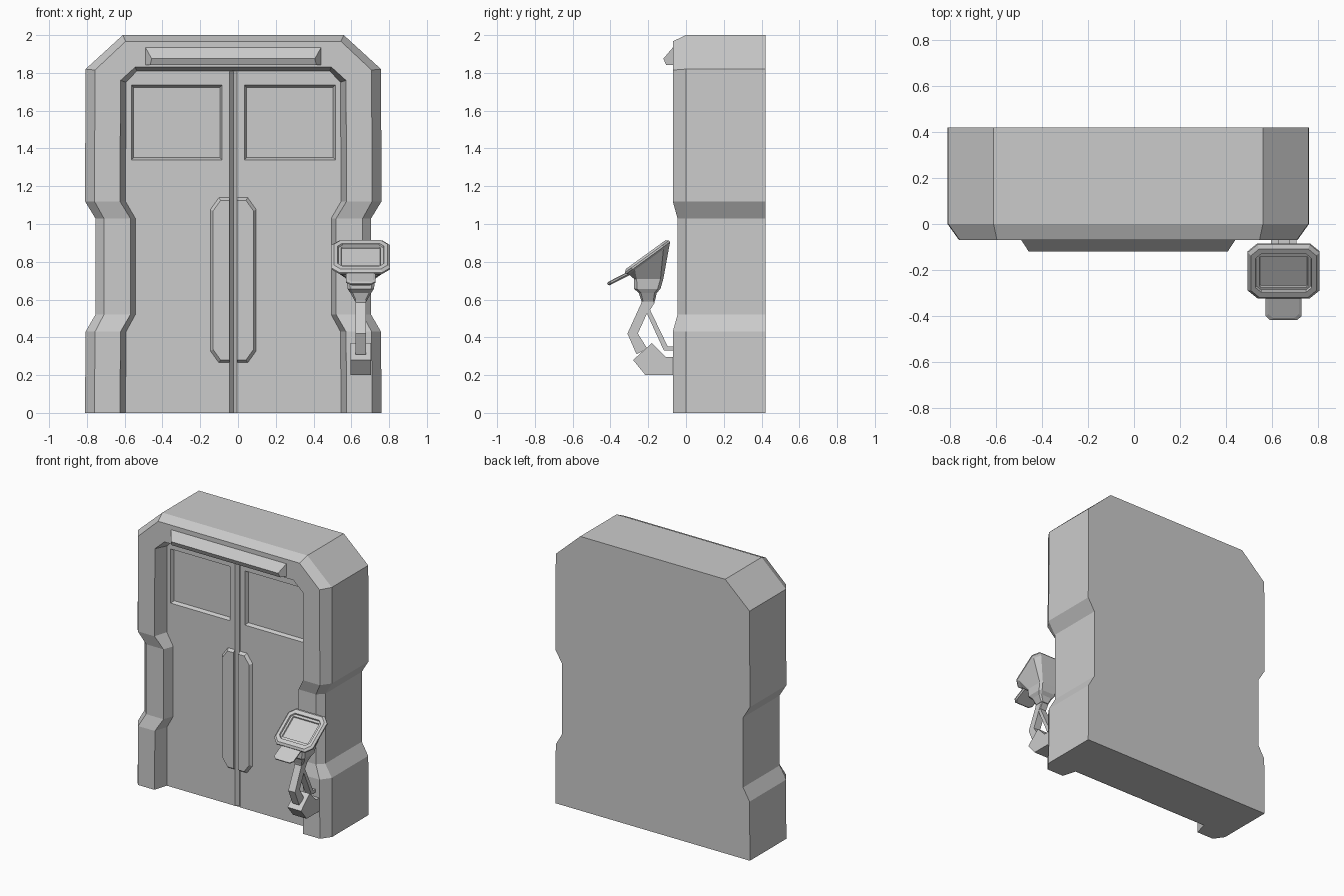
import bpy, bmesh, math
from mathutils import Vector

if "Cube" in bpy.data.objects:
    bpy.data.objects.remove(bpy.data.objects["Cube"])

CX = -0.025   # centre line of the doorway
PX = 0.65     # centre line of the control pad


def finish(name, bm, x=0.0, mirror=False, recalc=True):
    if recalc:
        bmesh.ops.recalc_face_normals(bm, faces=bm.faces[:])
    me = bpy.data.meshes.new(name)
    bm.to_mesh(me)
    bm.free()
    ob = bpy.data.objects.new(name, me)
    bpy.context.collection.objects.link(ob)
    ob.location.x = x
    if mirror:
        m = ob.modifiers.new("Mirror", 'MIRROR')
        m.use_clip = True
    return ob


def bridge(bm, rings, closed=True):
    """Join successive point rings with quads."""
    vs = [[bm.verts.new(p) for p in r] for r in rings]
    n = len(vs[0])
    for a, b in zip(vs, vs[1:]):
        for i in range(n if closed else n - 1):
            j = (i + 1) % n
            bm.faces.new((a[i], a[j], b[j], b[i]))
    return vs


def loft(name, rings, x=0.0, caps=(True, True), mirror=False):
    bm = bmesh.new()
    vs = bridge(bm, rings)
    if caps[0]:
        bm.faces.new(vs[0])
    if caps[1]:
        bm.faces.new(vs[-1])
    return finish(name, bm, x, mirror)


def prism(name, yz, half, x):
    """Side profile given a width along x."""
    return loft(name, [[(s * half, y, z) for y, z in yz] for s in (-1, 1)], x)


def octagon(y, z, hw, hl, c, tilt=0.0, h=0.0):
    """Chamfered rectangle, tilted about x, offset h along its normal."""
    pts = []
    for u, v in ((hw, hl - c), (hw - c, hl), (c - hw, hl), (-hw, hl - c),
                 (-hw, c - hl), (c - hw, -hl), (hw - c, -hl), (hw, c - hl)):
        co, si = math.cos(tilt), math.sin(tilt)
        pts.append(Vector((u, y + v * co - h * si, z + v * si + h * co)))
    return pts


# Door frame: rings run from the back, round the front, into the opening
def arch(wide, waist, shoulder, top_x, top_z, y, y_waist=None):
    yw = y if y_waist is None else y_waist
    half = [(wide, y, 0), (wide - .003, y, .43), (waist, yw, .52), (waist, yw, 1.03),
            (wide, y, 1.12), (wide - .003, y, shoulder), (top_x, y, top_z)]
    return half + [(-px, py, pz) for px, py, pz in reversed(half)]


bm = bmesh.new()
vs = bridge(bm, [
    arch(.785, .73, 1.82, .585, 2.0, .42),
    arch(.785, .73, 1.82, .585, 2.0, 0),
    arch(.735, .685, 1.815, .57, 1.967, -.07, -.045),
    arch(.60, .545, 1.76, .52, 1.83, -.07, -.045),
    arch(.57, .518, 1.75, .51, 1.81, .032)], closed=False)
bm.faces.new(vs[0])
bm.faces.new([r[0] for r in vs] + [r[-1] for r in reversed(vs)])
finish("door_frame", bm, CX)

# Door leaves: grid with a central groove and a recessed window
bm = bmesh.new()
xs = [(0, .055), (.02, .03), (.06, .03), (.54, .03), (.61, .03)]
zs = [0, 1.34, 1.735, 1.84]
grid = [[bm.verts.new((x, y, z)) for x, y in xs] for z in zs]
window = None
for j in range(3):
    for i in range(4):
        f = bm.faces.new((grid[j][i], grid[j][i + 1], grid[j + 1][i + 1], grid[j + 1][i]))
        if (i, j) == (2, 1):
            window = f
bm.normal_update()
bmesh.ops.inset_individual(bm, faces=[window], thickness=.016, depth=-.025)
finish("door_leaves", bm, CX, mirror=True, recalc=False)

# Raised push plates either side of the groove
def plate(y, w, c, z0, z1):
    return [(.02, y, z0), (w - c, y, z0), (w, y, z0 + c * 1.4),
            (w, y, z1 - c * 1.4), (w - c, y, z1), (.02, y, z1)]


loft("push_plates", [plate(.031, .122, .045, .265, 1.14),
                     plate(.01, .107, .04, .28, 1.125)], CX, (False, True), True)

# Light bar over the door
loft("overhead_bar", [[(s * w, y, z) for w, y, z in
     ((.468, -.065, 1.94), (.432, -.12, 1.875), (.44, -.105, 1.842), (.468, -.065, 1.842))]
     for s in (-1, 1)], CX)

# Control pad head: neck collar, flared body, tilted bezel and sunk screen
T = math.radians(36)
head = [octagon(-.20, .59, .03, .035, .008),
        octagon(-.2025, .635, .055, .0475, .012),
        octagon(-.205, .657, .07, .07, .015),
        octagon(-.198, .71, .076, .078, .015)]
for hw, hl, c, h in ((.143, .133, .04, -.026), (.156, .144, .042, -.016),
                     (.156, .144, .042, -.006), (.142, .13, .036, .006),
                     (.122, .102, .024, .006), (.119, .099, .023, -.004),
                     (.105, .082, .004, -.004), (.102, .079, .004, -.012)):
    head.append(octagon(-.21, .833, hw, hl, c, T, h))
loft("pad_head", head, PX)

# Small tray in front of the pad
loft("pad_tray", [octagon(-.345, .719, hw, hl, .02, math.radians(27), h)
                  for hw, hl, h in ((.07, .072, -.012), (.078, .08, -.004),
                                    (.078, .08, .004), (.066, .068, .008))], PX)

# Support arms and wall bracket
prism("front_arm", [(-.245, .635), (-.235, .585), (-.31, .42), (-.262, .31),
                    (-.205, .34), (-.255, .42), (-.18, .585), (-.165, .635)], .027, PX)
prism("rear_arm", [(-.20, .60), (-.165, .585), (-.19, .545), (-.097, .352), (-.06, .352),
                   (-.06, .33), (-.117, .33), (-.22, .555)], .025, PX)
prism("wall_bracket", [(-.28, .28), (-.215, .20), (-.06, .20), (-.06, .297),
                       (-.108, .297), (-.18, .37)], .055, PX)
